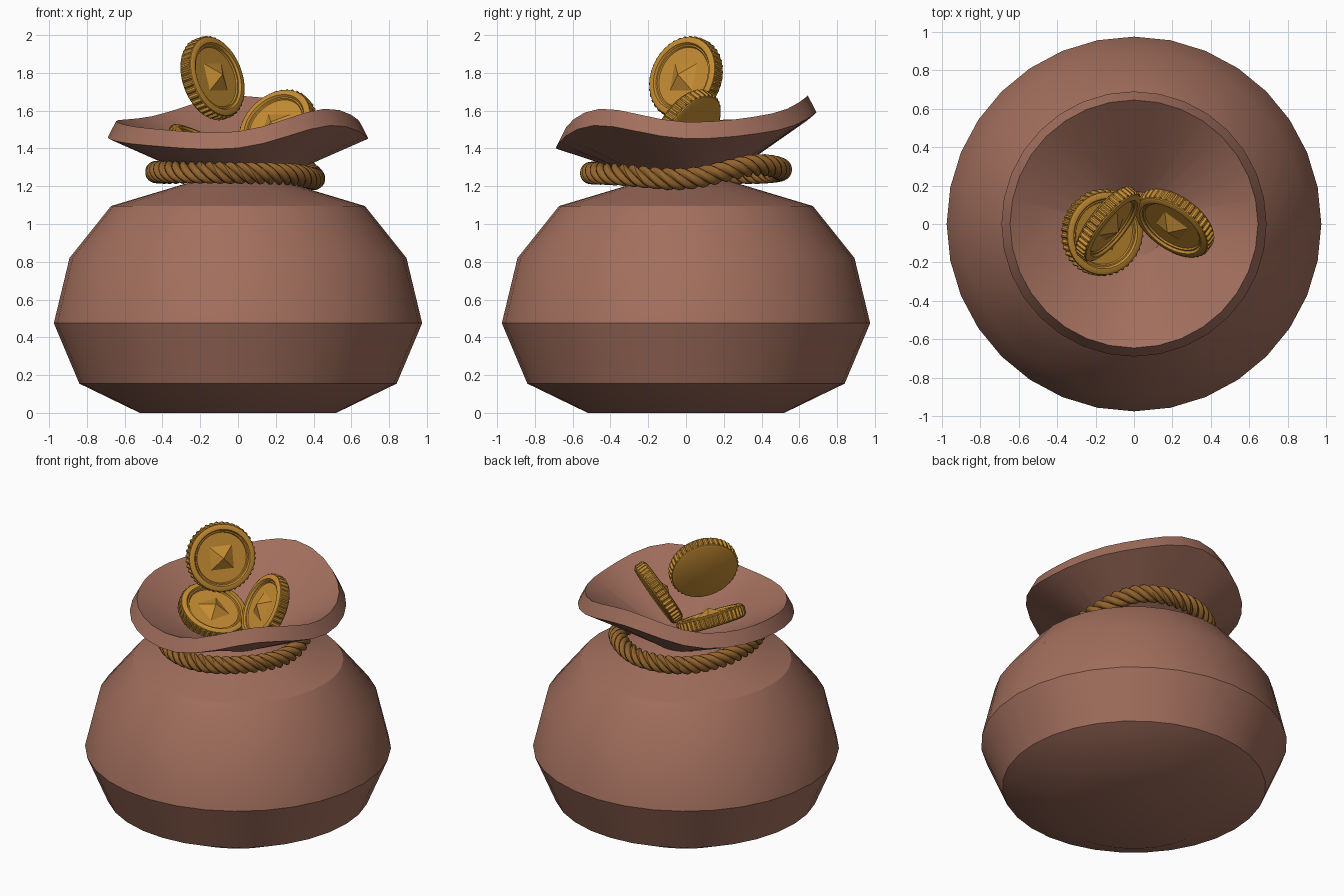
import bpy, math
from mathutils import Vector

if "Cube" in bpy.data.objects:
    bpy.data.objects.remove(bpy.data.objects["Cube"])

def material(name, rgb):
    m = bpy.data.materials.new(name)
    m.diffuse_color = (*rgb, 1)
    m.use_nodes = True
    m.node_tree.nodes["Principled BSDF"].inputs["Base Color"].default_value = m.diffuse_color
    return m

LEATHER = material("brown cloth", (0.36, 0.158, 0.110))
ROPE = material("rope brown", (0.29, 0.125, 0.026))
GOLD = material("gold", (0.56, 0.265, 0.033))

def make(name, verts, faces, mat, angle=30):
    me = bpy.data.meshes.new(name)
    me.from_pydata(verts, [], faces)
    me.materials.append(mat)
    ob = bpy.data.objects.new(name, me)
    bpy.context.collection.objects.link(ob)
    bpy.ops.object.select_all(action='DESELECT')
    ob.select_set(True)
    bpy.context.view_layer.objects.active = ob
    bpy.ops.object.shade_smooth_by_angle(angle=math.radians(angle))
    return ob

def ring_faces(rings, n, wrap=False):
    """Quads between consecutive rings of n points."""
    out = []
    for i in range(rings if wrap else rings - 1):
        k = (i + 1) % rings
        for j in range(n):
            j2 = (j + 1) % n
            out.append((i * n + j, i * n + j2, k * n + j2, k * n + j))
    return out

def wave(table, a):
    """Smooth closed curve through evenly spaced heights (Catmull-Rom)."""
    n = len(table)
    t = (a / math.tau) % 1 * n
    i, u = int(t), t - int(t)
    p0, p1, p2, p3 = (table[(i + k) % n] for k in (-1, 0, 1, 2))
    return 0.5 * (2 * p1 + (p2 - p0) * u + (2 * p0 - 5 * p1 + 4 * p2 - p3) * u ** 2
                  + (3 * p1 - p0 - 3 * p2 + p3) * u ** 3)

# Sack: 32-sided lathe with a wavy mouth, closed inside the neck
N = 32
RIM = [1.54, 1.585, 1.68, 1.57, 1.545, 1.505, 1.49, 1.61]   # from +x, every 45 degrees
# radius, height, True when the height is measured from the wavy rim
profile = [(0.52, 0, False), (0.84, 0.155, False), (0.975, 0.475, False),
           (0.892, 0.82, False), (0.672, 1.095, False), (0.2, 1.237, False),
           (0.69, -0.088, True), (0.645, 0, True), (0.17, 1.275, False)]
verts = []
for r, z, wavy in profile:
    for j in range(N):
        a = math.tau * j / N
        verts.append((r * math.cos(a), r * math.sin(a), z + (wave(RIM, a) if wavy else 0)))
faces = ring_faces(len(profile), N)
faces.append(tuple(reversed(range(N))))
last = (len(profile) - 1) * N
faces.append(tuple(range(last, last + N)))
make("sack", verts, faces, LEATHER)

# Rope: four-lobed section twisted around an uneven oval loop
ROPE_Z = [1.24, 1.31, 1.288, 1.27, 1.275, 1.275, 1.27, 1.262]
STEPS, SECTION, STRANDS, TWISTS = 360, 24, 4, 12
verts = []
for i in range(STEPS):
    a = math.tau * i / STEPS
    centre = Vector((-0.015 + 0.418 * math.cos(a), 0.503 * math.sin(a), wave(ROPE_Z, a)))
    out = Vector((math.cos(a) / 0.418, math.sin(a) / 0.503, 0)).normalized()
    for j in range(SECTION):
        b = math.tau * j / SECTION
        r = 0.038 + 0.021 * abs(math.sin(STRANDS * b / 2)) ** 0.8
        p = b - TWISTS * a
        verts.append(centre + out * (r * math.cos(p)) + Vector((0, 0, r * math.sin(p))))
faces = [f[::-1] for f in ring_faces(STEPS, SECTION, True)]
make("rope", verts, faces, ROPE, 40)

# Coins: ridged edge, raised rim, sunken face with a pyramid, plain back
def coin(name, loc, normal):
    n = 160
    # radius, height, ridge depth
    prof = [(0.205, -0.042, 0), (0.216, -0.036, 0), (0.218, -0.03, 0), (0.226, -0.026, 0.013),
            (0.226, 0.026, 0.013), (0.218, 0.03, 0), (0.216, 0.036, 0), (0.205, 0.042, 0),
            (0.184, 0.042, 0), (0.176, 0.03, 0), (0.168, 0.03, 0), (0.163, 0.022, 0)]
    vs = []
    for r, z, depth in prof:
        for j in range(n):
            a = math.tau * j / n
            rr = r - depth * (j % 4 >= 2)
            vs.append((rr * math.cos(a), rr * math.sin(a), z))
    fs = ring_faces(len(prof), n)
    fs.append(tuple(reversed(range(n))))
    top = (len(prof) - 1) * n
    fs.append(tuple(range(top, top + n)))
    b, h = len(vs), 0.078
    vs += [(-h, -h, 0.02), (h, -h, 0.02), (h, h, 0.02), (-h, h, 0.02), (0, 0, 0.072)]
    fs += [(b + k, b + (k + 1) % 4, b + 4) for k in range(4)]
    ob = make(name, vs, fs, GOLD)
    ob.rotation_mode = 'QUATERNION'
    ob.rotation_quaternion = Vector(normal).to_track_quat('Z', 'Y')
    ob.location = loc

coin("coin_top", (-0.135, 0, 1.772), (0.75, -0.6, 0.28))
coin("coin_right", (0.21, 0.005, 1.505), (-0.5, -0.7, 0.5))
coin("coin_left", (-0.165, -0.045, 1.4), (0.42, -0.12, 0.88))
